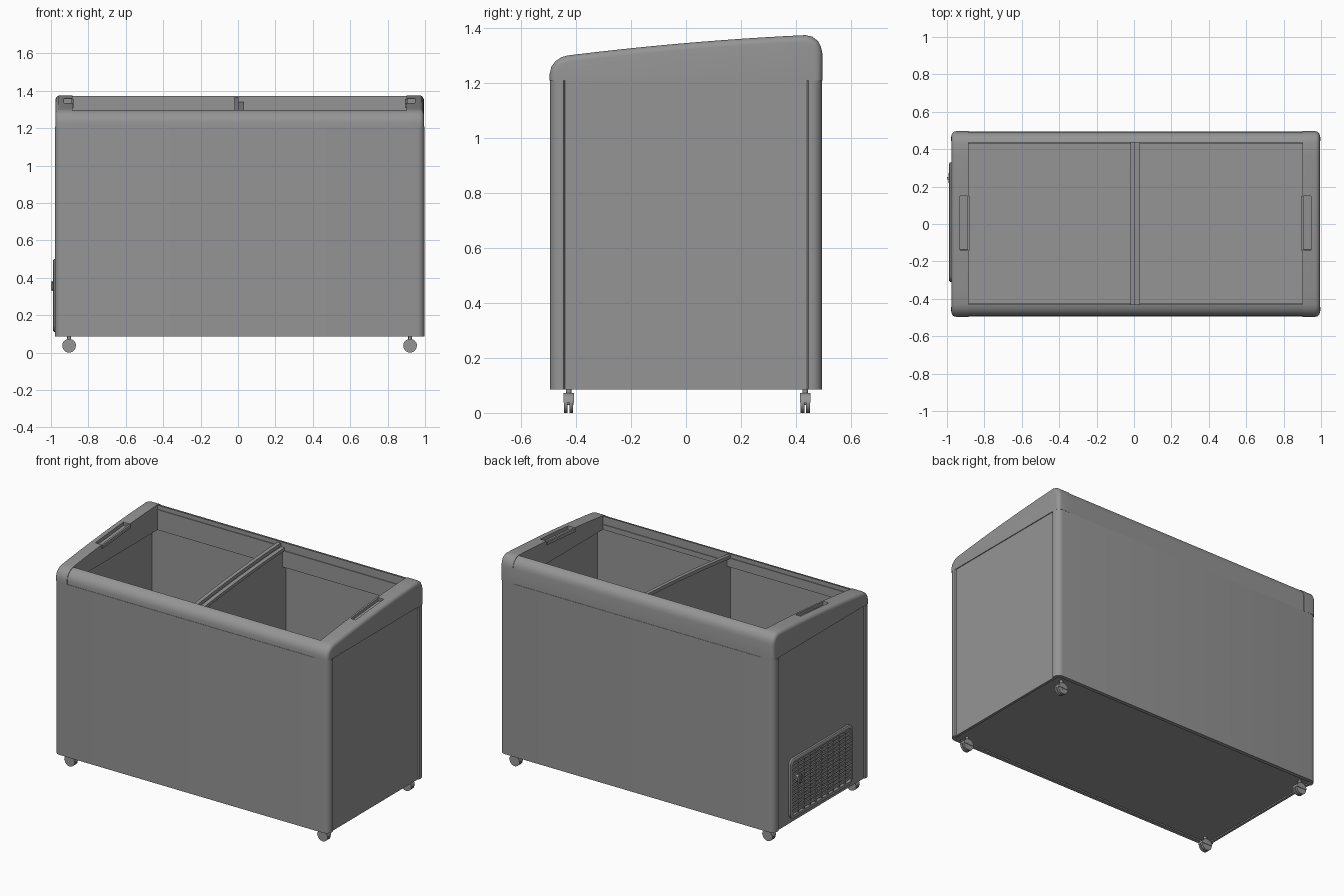
import bpy, bmesh, math
from mathutils import Matrix, Vector

if "Cube" in bpy.data.objects:
    bpy.data.objects.remove(bpy.data.objects["Cube"])

CX = 0.009          # centre of the cabinet in x (the grille sticks out on the left)
GREY = bpy.data.materials.new("dark_grey")
GREY.diffuse_color = (0.3, 0.3, 0.3, 1)
GREY.use_nodes = True
GREY.node_tree.nodes["Principled BSDF"].inputs["Base Color"].default_value = GREY.diffuse_color


def finish(name, bm, smooth=True):
    bmesh.ops.recalc_face_normals(bm, faces=bm.faces)
    me = bpy.data.meshes.new(name)
    bm.to_mesh(me)
    bm.free()
    me.materials.append(GREY)
    ob = bpy.data.objects.new(name, me)
    bpy.context.collection.objects.link(ob)
    if smooth:
        bpy.ops.object.select_all(action='DESELECT')
        bpy.context.view_layer.objects.active = ob
        ob.select_set(True)
        bpy.ops.object.shade_smooth_by_angle(angle=math.radians(35))
    return ob


def add_box(bm, lo, hi, rot=None):
    lo, hi = Vector(lo), Vector(hi)
    m = Matrix.Translation((lo + hi) / 2) @ (rot or Matrix()) @ Matrix.Diagonal((*(hi - lo), 1))
    bmesh.ops.create_cube(bm, size=1, matrix=m)


def box(name, lo, hi, rot=None):
    bm = bmesh.new()
    add_box(bm, lo, hi, rot)
    return finish(name, bm, False)


def loft(rings, caps=True):
    """Skin a row of equally long point rings."""
    bm = bmesh.new()
    vs = [[bm.verts.new(p) for p in r] for r in rings]
    n = len(vs[0])
    pairs = list(zip(vs, vs[1:])) + ([] if caps else [(vs[-1], vs[0])])
    for a, b in pairs:
        for i in range(n):
            j = (i + 1) % n
            bm.faces.new((a[i], a[j], b[j], b[i]))
    if caps:
        bm.faces.new(vs[0])
        bm.faces.new(vs[-1])
    return bm


def prism(pts, axis, a, b):
    """Extrude a 2D outline along 'x' (points are y,z) or 'z' (points are x,y)."""
    put = (lambda p, t: (t, *p)) if axis == 'x' else (lambda p, t: (*p, t))
    return loft([[put(p, t) for p in pts] for t in (a, b)])


def cut(ob, cutter):
    mod = ob.modifiers.new("cut", 'BOOLEAN')
    mod.operation, mod.object, mod.solver = 'DIFFERENCE', cutter, 'EXACT'
    bpy.ops.object.select_all(action='DESELECT')
    bpy.context.view_layer.objects.active = ob
    ob.select_set(True)
    bpy.ops.object.modifier_apply(modifier=mod.name)
    bpy.data.objects.remove(cutter)


def rounded_rect(cx, cy, hx, hy, r, n=5):
    pts = []
    for k, (sx, sy) in enumerate([(1, 1), (-1, 1), (-1, -1), (1, -1)]):
        for i in range(n + 1):
            t = math.radians(90 * k + 90 * i / n)
            pts.append((cx + sx * (hx - r) + r * math.cos(t), cy + sy * (hy - r) + r * math.sin(t)))
    return pts


# Cabinet: thin-walled, rounded corner posts with set-back end panels
quarter = [(0.98, 0.44), (0.988, 0.445)]
quarter += [(0.95 + 0.038 * math.cos(math.radians(t)), 0.457 + 0.038 * math.sin(math.radians(t)))
            for t in range(0, 91, 15)]
half = quarter + [(-x, y) for x, y in reversed(quarter)]
plan = half + [(-x, -y) for x, y in half]
body = finish("cabinet", prism([(CX + x, y) for x, y in plan], 'z', 0.085, 1.21))
cut(body, box("tank_cutter", (-0.95, -0.465, 0.12), (0.965, 0.47, 1.4)))
cut(body, box("base_cutter", (-0.955, -0.47, 0.0), (0.973, 0.47, 0.093)))

# Lid frame: sloping side profile shared by the end caps and rails
front = [(-0.496, 1.21), (-0.496, 1.235), (-0.490, 1.26), (-0.475, 1.28), (-0.453, 1.295), (-0.43, 1.301)]
back = [(0.435, 1.375), (0.46, 1.369), (0.48, 1.354), (0.491, 1.333), (0.496, 1.31), (0.496, 1.21)]


def lid_z(y):
    t = (y + 0.43) / 0.865
    return 1.301 + 0.074 * (1.45 * t - 0.45 * t * t)


ys = [-0.43 + 0.865 * i / 12 for i in range(13)]
crown = [(y, lid_z(y)) for y in ys[1:-1]]


def inset(pts, d):
    """Shrink an open profile inward, leaving its two ends at the same height."""
    out = []
    for i, (y, z) in enumerate(pts):
        (ay, az), (by, bz) = pts[max(i - 1, 0)], pts[min(i + 1, len(pts) - 1)]
        ty, tz = by - ay, bz - az
        ln = math.hypot(ty, tz)
        keep = 0 if i in (0, len(pts) - 1) else 1
        out.append((y + d * tz / ln, z - keep * d * ty / ln))
    return out


def end_cap(name, x_in, x_out):
    s = 1 if x_out > 0 else -1
    prof, r = front + crown + back, 0.025
    rings = [[(x_in, *p) for p in prof]]
    for t in range(0, 91, 18):          # rounded outer rim
        a = math.radians(t)
        rings.append([(x_out - s * r * (1 - math.sin(a)), *p)
                      for p in inset(prof, r * (1 - math.cos(a)))])
    cap = finish(name, loft(rings))
    # recessed sliding-door handle
    tilt = Matrix.Rotation(0.085, 4, 'X')
    zc = lid_z(0.005)
    xs = sorted((x_in - s * 0.02, x_in + s * 0.046))
    cut(cap, box("handle_cutter", (xs[0], -0.14, zc - 0.024), (xs[1], 0.15, zc + 0.024), tilt))
    xs = sorted((x_in - s * 0.006, x_in + s * 0.006))
    box("handle_grip", (xs[0], -0.14, zc - 0.026), (xs[1], 0.15, zc - 0.004), tilt)


end_cap("left_end_cap", -0.885, -0.976)
end_cap("right_end_cap", 0.9, 0.994)
front_rail = inset(front, 0.003)[:-1] + [(-0.43, 1.298), (-0.43, 1.21)]
back_rail = [(0.435, 1.21), (0.435, 1.372)] + inset(back, 0.003)[1:]
finish("front_rail", prism(front_rail, 'x', -0.885, 0.9))
finish("back_rail", prism(back_rail, 'x', -0.885, 0.9))

# Door runners along the inner faces of the rails
for nm, x0, x1, drop in (("left_runner", -0.885, 0.0, 0.03), ("right_runner", 0.03, 0.9, 0.055)):
    for y, s in ((-0.43, 1), (0.435, -1)):
        z = lid_z(y) - drop
        y0, y1 = sorted((y, y + s * 0.005))
        box(nm, (x0, y0, z - 0.008), (x1, y1, z))


# Curved door edge bars at the middle, with the tank divider below
def curved_bar(name, x0, x1, top, bottom):
    pts = [(y, lid_z(y) - top) for y in ys]
    low = [(y, lid_z(y) - bottom) for y in reversed(ys)]
    finish(name, prism(pts + low, 'x', x0, x1))


curved_bar("left_door_edge", -0.02, 0.004, 0.012, 0.034)
curved_bar("right_door_edge", 0.004, 0.031, 0.036, 0.056)
divider = [(-0.43, 1.21)] + [(y, lid_z(y) - 0.056) for y in ys] + [
    (0.435, 1.21), (0.47, 1.21), (0.47, 0.12), (-0.465, 0.12), (-0.465, 1.21)]
finish("tank_divider", prism(divider, 'x', 0.004, 0.016))

# Ventilation grille on the left end
rings = []
for x, d in ((-0.966, 0), (-0.984, 0), (-0.988, 0.006), (-0.988, 0.022), (-0.966, 0.024)):
    rings.append([(x, y, z) for y, z in rounded_rect(0.01, 0.305, 0.32 - d, 0.195 - d, 0.036 - d)])
finish("grille_frame", loft(rings, caps=False))

bm = bmesh.new()
slat_tilt = Matrix.Rotation(math.radians(12), 4, 'Y')
for i in range(14):
    z = 0.15 + i * 0.024
    add_box(bm, (-0.984, -0.287, z - 0.006), (-0.966, 0.307, z + 0.006), slat_tilt)
for i in range(9):
    y = -0.23 + i * 0.06
    add_box(bm, (-0.987, y - 0.005, 0.134), (-0.966, y + 0.005, 0.476))
finish("grille_slats", bm, False)


def cylinder(bm, centre, r, depth, axis, seg=24):
    rot = Matrix.Rotation(math.pi / 2, 4, axis) if axis else Matrix()
    bmesh.ops.create_cone(bm, cap_ends=True, segments=seg, radius1=r, radius2=r, depth=depth,
                          matrix=Matrix.Translation(centre) @ rot)


# Thermostat dial
bm = bmesh.new()
cylinder(bm, (-0.982, 0.245, 0.355), 0.027, 0.022, 'Y')
add_box(bm, (-1.0, 0.239, 0.331), (-0.99, 0.251, 0.379))
finish("thermostat_dial", bm)

# Twin-wheel casters, each with a stem and a hood over the wheels
for x in (-0.903, 0.92):
    for y in (-0.427, 0.434):
        bm = bmesh.new()
        for s in (-1, 1):
            cylinder(bm, (x, y + s * 0.010, 0.036), 0.036, 0.013, 'X')
        cylinder(bm, (x, y, 0.036), 0.008, 0.034, 'X', 12)
        cylinder(bm, (x, y, 0.081), 0.01, 0.03, None, 12)
        finish("caster_wheels", bm)
        arc = [(0.037 * math.cos(math.radians(t)), 0.037 + 0.036 * math.sin(math.radians(t)))
               for t in range(0, 181, 15)]
        finish("caster_hood", loft([[(x + px, y + w, pz) for px, pz in arc] for w in (-0.0195, 0.0195)]))
